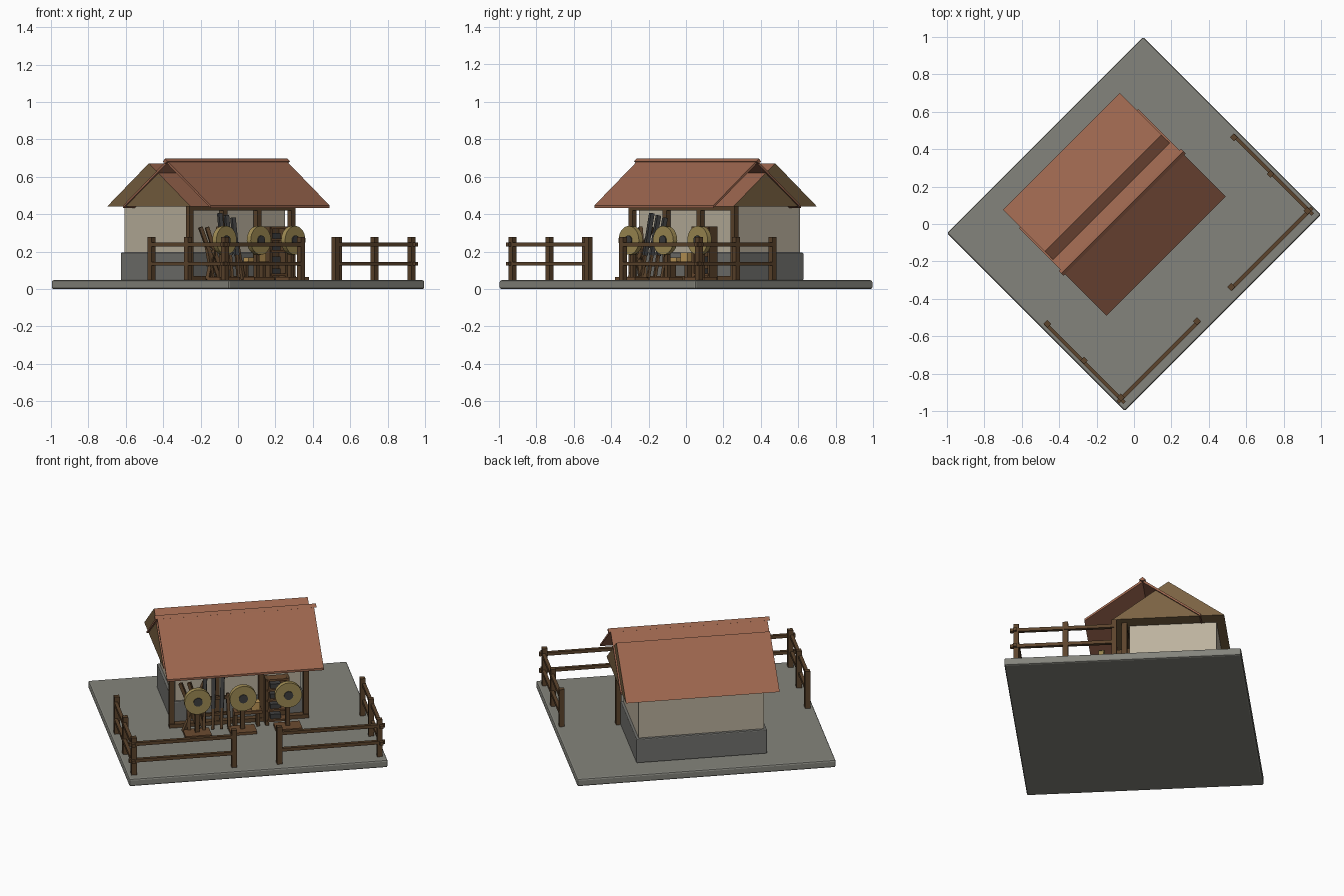
import bpy, bmesh, math
from mathutils import Matrix, Vector

if "Cube" in bpy.data.objects:
    bpy.data.objects.remove(bpy.data.objects["Cube"])

TURN = Matrix.Rotation(math.radians(45), 4, 'Z')   # whole yard stands diagonally


def colour(name, r, g, b):
    m = bpy.data.materials.new(name)
    m.diffuse_color = [((c / 255 + 0.055) / 1.055) ** 2.4 for c in (r, g, b)] + [1]
    m.use_nodes = True
    m.node_tree.nodes["Principled BSDF"].inputs["Base Color"].default_value = m.diffuse_color
    return m


STONE = colour("stone", 132, 132, 124)
PLINTH = colour("dark_stone", 114, 114, 110)
PLASTER = colour("plaster", 188, 178, 158)
TILE = colour("clay_tile", 156, 102, 78)
GABLE = colour("gable_boards", 122, 98, 66)
WOOD = colour("dark_wood", 92, 68, 44)
PLANK = colour("plank_wood", 108, 76, 48)
STRAW = colour("straw", 160, 140, 84)
IRON = colour("iron", 62, 62, 62)
GOLD = colour("light_wood", 190, 152, 88)


def finish(name, bm, mat, local=Matrix()):
    bmesh.ops.recalc_face_normals(bm, faces=bm.faces)
    me = bpy.data.meshes.new(name)
    bm.to_mesh(me)
    bm.free()
    me.materials.append(mat)
    ob = bpy.data.objects.new(name, me)
    ob.matrix_world = TURN @ local
    bpy.context.collection.objects.link(ob)
    return ob


def box(name, lo, hi, mat, bevel=0):
    lo, hi = Vector(lo), Vector(hi)
    bm = bmesh.new()
    bmesh.ops.create_cube(bm, size=1)
    for v in bm.verts:
        v.co = (lo + hi) / 2 + Vector(a * b for a, b in zip(v.co, hi - lo))
    ob = finish(name, bm, mat)
    if bevel:
        mod = ob.modifiers.new("bevel", 'BEVEL')
        mod.width, mod.segments = bevel, 2
    return ob


def bar(name, a, b, t, mat):
    # square bar between two points
    a, b = Vector(a), Vector(b)
    d = b - a
    bm = bmesh.new()
    bmesh.ops.create_cube(bm, size=1)
    for v in bm.verts:
        v.co = Vector((v.co.x * t, v.co.y * t, v.co.z * d.length))
    rot = d.to_track_quat('Z', 'Y').to_matrix().to_4x4()
    return finish(name, bm, mat, Matrix.Translation((a + b) / 2) @ rot)


def prism(name, pts, half, mat):
    # y-z profile extruded along x
    bm = bmesh.new()
    f = bm.faces.new([bm.verts.new((-half, y, z)) for y, z in pts])
    ext = bmesh.ops.extrude_face_region(bm, geom=[f])
    for v in ext["geom"]:
        if isinstance(v, bmesh.types.BMVert):
            v.co.x = half
    return finish(name, bm, mat)


def disc(name, x, y, z, r, depth, mat, seg=24):
    bm = bmesh.new()
    bmesh.ops.create_cone(bm, cap_ends=True, segments=seg, radius1=r, radius2=r, depth=depth)
    return finish(name, bm, mat, Matrix.Translation((x, y, z)) @ Matrix.Rotation(math.pi / 2, 4, 'X'))


# Ground slab
box("ground_slab", (-.742, -.672, 0), (.742, .672, .047), STONE, .01)

# House body
box("plinth", (-.375, -.005, .045), (.375, .515, .195), PLINTH, .006)
box("walls", (-.36, .005, .19), (.36, .50, .45), PLASTER)

# House roof: boarded gables and tiled slopes
roof = prism("house_roof", [(-.084, .44), (.55, .44), (.233, .672)], .441, GABLE)
roof.data.materials.append(TILE)
for p in roof.data.polygons:
    p.material_index = int(p.normal.z > .3)

# Porch roof: two thin slabs and a ridge cap
for side, name in ((-1, "porch_roof_front"), (1, "porch_roof_back")):
    e = .088 + side * .33
    prism(name, [(.088, .688), (e, .447), (e, .434), (.088, .672)], .45, TILE)
prism("ridge_cap", [(.07, .681), (.088, .697), (.106, .681), (.088, .672)], .463, TILE)

# Porch frame
for x in (-.385, -.128, .128, .385):
    box("porch_post", (x - .015, -.035, .045), (x + .015, -.005, .44), WOOD)
box("porch_beam", (-.40, -.035, .42), (.40, -.005, .445), WOOD)
box("porch_sill", (-.40, -.04, .047), (.40, -.005, .07), WOOD)

# Practice targets on stands
for x in (-.26, 0, .26):
    box("target_base", (x - .075, -.20, .047), (x + .075, -.10, .063), PLANK)
    box("target_post", (x - .012, -.152, .06), (x + .012, -.128, .26), WOOD)
    disc("target_face", x, -.158, .26, .077, .03, STRAW)
    disc("target_centre", x, -.175, .26, .026, .008, IRON, 16)

# Rack with leaning poles and blades
for z in (.12, .22):
    box("rack_rail", (-.30, -.075, z), (-.06, -.06, z + .018), WOOD)
for x in (-.30, -.07):
    bar("rack_leg", (x, -.11, .05), (x, -.06, .25), .018, WOOD)
for i in range(3):
    x = -.21 + .05 * i
    bar("blade", (x, -.10, .18), (x + .012, -.06, .405 - .012 * i), .022, IRON)
    bar("blade_grip", (x - .006, -.12, .06), (x, -.10, .18), .016, WOOD)
for x, dx in ((-.34, .10), (-.29, .08), (-.20, -.13)):
    bar("leaning_pole", (x + dx, -.10, .05), (x, -.055, .33), .02, WOOD)

# Work bench with a crate
box("bench_top", (-.04, -.11, .13), (.12, -.045, .148), PLANK)
for x in (-.03, .10):
    box("bench_leg", (x - .01, -.10, .047), (x + .01, -.055, .13), WOOD)
box("crate", (.06, -.10, .148), (.11, -.055, .195), GOLD)
box("tool_block", (-.02, -.10, .148), (.03, -.06, .168), GOLD)

# Open shelf unit
for x in (.15, .27):
    box("shelf_side", (x - .009, -.10, .047), (x + .009, -.04, .335), WOOD)
box("shelf_back", (.15, -.048, .05), (.27, -.04, .33), WOOD)
for i in range(5):
    z = .07 + .063 * i
    box("shelf_board", (.15, -.105, z), (.27, -.045, z + .012), PLANK)
    if i < 4:
        box("shelf_goods", (.17, -.09, z + .012), (.23, -.055, z + .04), IRON)

# Yard fence, mirrored left and right
for s in (-1, 1):
    for x, y in ((.705, -.05), (.705, -.327), (.705, -.606), (.13, -.606)):
        box("fence_post", (s * x - .015, y - .015, .045), (s * x + .015, y + .015, .278), WOOD)
    for z in (.135, .238):
        bar("fence_side_rail", (s * .712, -.04, z), (s * .712, -.64, z), .02, WOOD)
        bar("fence_front_rail", (s * .735, -.612, z), (s * .12, -.612, z), .02, WOOD)
